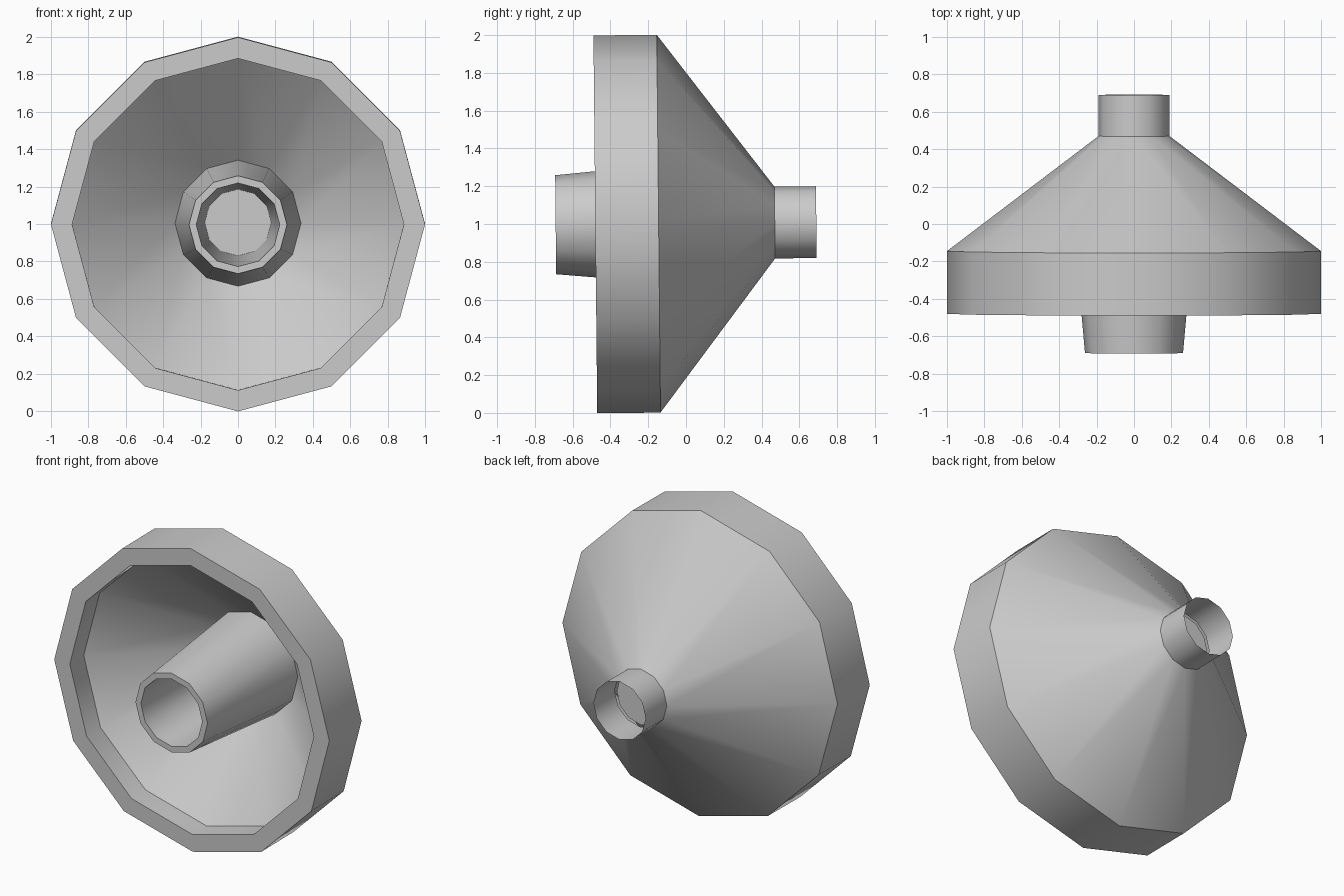
import bpy, bmesh
from math import sin, cos, pi

if "Cube" in bpy.data.objects:
    bpy.data.objects.remove(bpy.data.objects["Cube"])

SIDES = 12
TILT = 0.01      # the horn leans very slightly forward
CENTRE_Z = 1.003


def lathe(name, profile, flip=False):
    """Spin (radius, y) points round the y axis; radius 0 closes the end."""
    bm = bmesh.new()
    rings = []
    for r, y in profile:
        if r == 0:
            rings.append([bm.verts.new((0, y, 0))])
        else:
            rings.append([bm.verts.new((r * sin(2 * pi * i / SIDES), y, r * cos(2 * pi * i / SIDES)))
                          for i in range(SIDES)])
    for a, b in zip(rings, rings[1:]):
        for i in range(SIDES):
            j = (i + 1) % SIDES
            if len(b) == 1:
                face = [a[i], a[j], b[0]]
            else:
                face = [a[i], a[j], b[j], b[i]]
            bm.faces.new(face[::-1] if flip else face)
    mesh = bpy.data.meshes.new(name)
    bm.to_mesh(mesh)
    bm.free()
    ob = bpy.data.objects.new(name, mesh)
    bpy.context.collection.objects.link(ob)
    ob.location.z = CENTRE_Z
    ob.rotation_euler.x = TILT
    bpy.ops.object.select_all(action='DESELECT')
    ob.select_set(True)
    bpy.context.view_layer.objects.active = ob
    bpy.ops.object.shade_smooth_by_angle(angle=0.65)
    return ob


# Thin open neck at the back, flaring to the wide bell, its rim and inside lip
lathe("horn_bell", [(0.19, 0.69), (0.19, 0.47), (1.0, -0.145), (1.0, -0.48),
                    (0.887, -0.48), (0.887, -0.335), (0.337, 0.14)])

# Tapered centre tube with a closed bore
lathe("centre_tube", [(0.337, 0.14), (0.262, -0.69), (0.223, -0.69),
                      (0.178, 0.465), (0, 0.465)])
